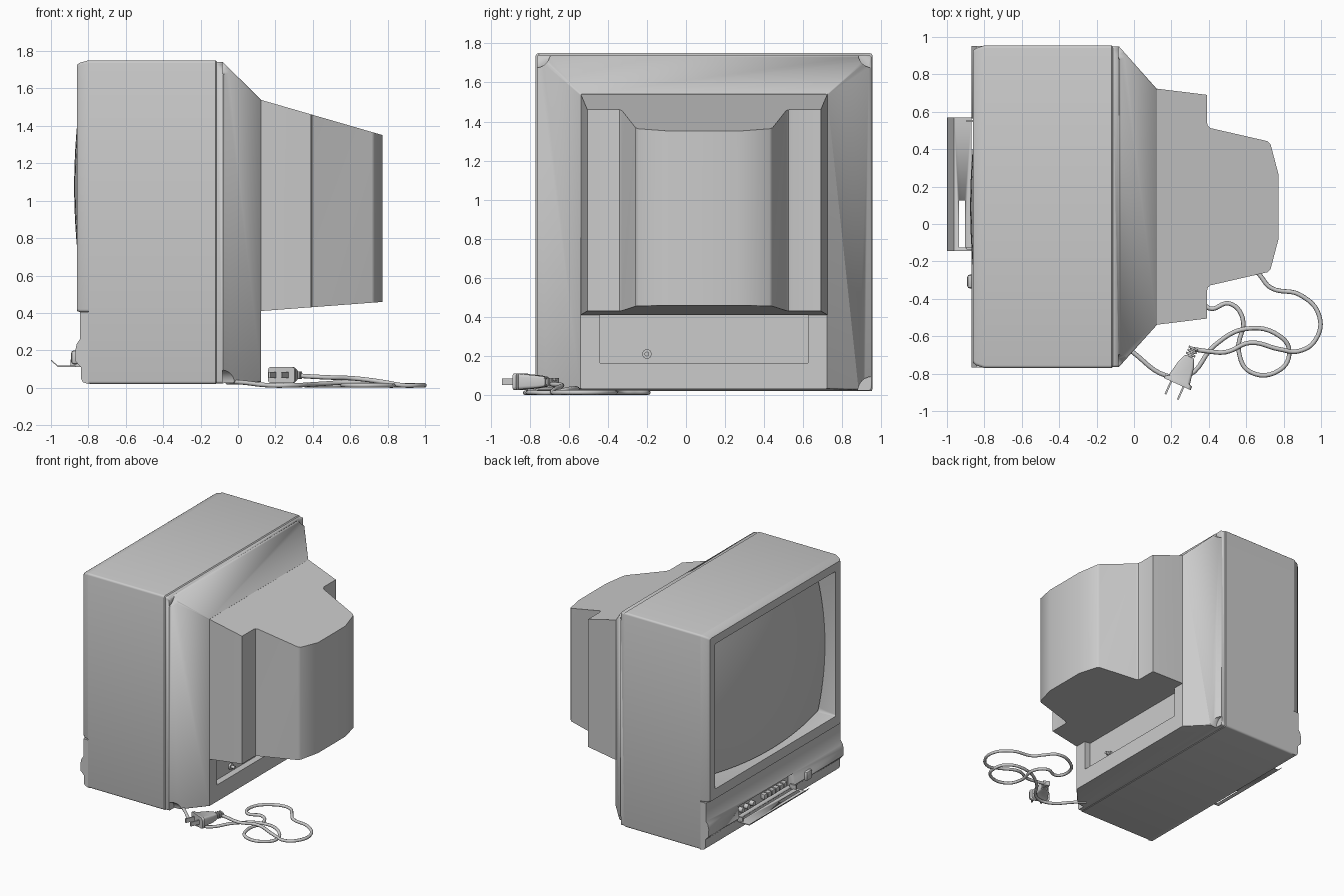
import bpy, bmesh, math
from mathutils import Vector, Matrix

if "Cube" in bpy.data.objects:
    bpy.data.objects.remove(bpy.data.objects["Cube"])

CY = 0.0925          # mirror plane of the set
Y0, Y1 = -0.77, 0.955


def finish(name, bm, angle=35):
    bmesh.ops.recalc_face_normals(bm, faces=bm.faces)
    me = bpy.data.meshes.new(name)
    bm.to_mesh(me)
    bm.free()
    ob = bpy.data.objects.new(name, me)
    bpy.context.collection.objects.link(ob)
    bpy.ops.object.select_all(action='DESELECT')
    bpy.context.view_layer.objects.active = ob
    ob.select_set(True)
    bpy.ops.object.shade_smooth_by_angle(angle=math.radians(angle))
    return ob


def rounded_rect(x, y0, y1, z0, z1, r):
    pts = []
    for cy, cz, a in ((y1 - r, z1 - r, 0), (y0 + r, z1 - r, 90), (y0 + r, z0 + r, 180), (y1 - r, z0 + r, 270)):
        for k in range(4):
            t = math.radians(a + 30 * k)
            pts.append(Vector((x, cy + r * math.cos(t), cz + r * math.sin(t))))
    return pts


def loft(name, rings, caps=(True, True), angle=35):
    bm = bmesh.new()
    loops = [[bm.verts.new(p) for p in r] for r in rings]
    n = len(loops[0])
    for a, b in zip(loops, loops[1:]):
        for i in range(n):
            bm.faces.new((a[i], a[(i + 1) % n], b[(i + 1) % n], b[i]))
    if caps[0]:
        bm.faces.new(loops[0])
    if caps[1]:
        bm.faces.new(loops[-1])
    return finish(name, bm, angle)


def extrude_y(name, profile, y0, y1):
    return loft(name, [[Vector((x, y, z)) for x, z in profile] for y in (y0, y1)])


def box(name, x0, x1, y0, y1, z0, z1, bevel=0):
    bm = bmesh.new()
    bmesh.ops.create_cube(bm, size=1)
    for v in bm.verts:
        v.co = Vector(((x0 + x1) / 2 + v.co.x * (x1 - x0), (y0 + y1) / 2 + v.co.y * (y1 - y0),
                       (z0 + z1) / 2 + v.co.z * (z1 - z0)))
    if bevel:
        bmesh.ops.bevel(bm, geom=bm.edges[:], offset=bevel, segments=2, profile=0.5, affect='EDGES')
    return finish(name, bm)


def cyl_x(name, x0, x1, y, z, r, r2=None, n=24):
    def ring(x, k):
        return [Vector((x, y + k * math.cos(2 * math.pi * i / n), z + k * math.sin(2 * math.pi * i / n)))
                for i in range(n)]
    return loft(name, [ring(x0, r), ring(x1, r2 or r)])


def cut(ob, cutter):
    cutter.hide_render = True
    m = ob.modifiers.new("cut", 'BOOLEAN')
    m.object, m.operation, m.solver = cutter, 'DIFFERENCE', 'EXACT'
    bpy.context.view_layer.objects.active = ob
    # the angle smoothing sits on the mesh or after; the cut goes first
    bpy.ops.object.modifier_move_to_index(modifier=m.name, index=0)
    bpy.ops.object.modifier_apply(modifier=m.name)
    bpy.data.objects.remove(cutter, do_unlink=True)


# front cabinet sleeve
loft("cabinet", [rounded_rect(-0.10, Y0 + 0.02, Y1 - 0.02, 0.035, 1.73, 0.012),
                 rounded_rect(-0.12, Y0, Y1, 0.02, 1.75, 0.015),
                 rounded_rect(-0.80, Y0, Y1, 0.02, 1.75, 0.015)], (True, False))

# bezel with sloped screen recess
loft("bezel", [rounded_rect(-0.80, Y0, Y1, 0.405, 1.75, 0.015),
               rounded_rect(-0.845, Y0 + 0.015, Y1 - 0.015, 0.405, 1.738, 0.015),
               rounded_rect(-0.862, Y0 + 0.03, Y1 - 0.03, 0.41, 1.725, 0.015),
               rounded_rect(-0.862, CY - 0.77, CY + 0.77, 0.49, 1.66, 0.012),
               rounded_rect(-0.845, CY - 0.765, CY + 0.765, 0.495, 1.655, 0.012),
               rounded_rect(-0.755, CY - 0.69, CY + 0.69, 0.54, 1.61, 0.03)], (False, True))

# bulged picture tube with bowed sides
bm = bmesh.new()
N = 20
grid = []
for i in range(N + 1):
    row = []
    for j in range(N + 1):
        u, v = 2 * i / N - 1, 2 * j / N - 1
        dy, dz = 0.72 * u * (1 - 0.06 * v * v), 0.56 * v * (1 - 0.06 * u * u)
        row.append(bm.verts.new((-0.876 + 0.143 * (dy * dy + dz * dz), CY + dy, 1.075 + dz)))
    grid.append(row)
for i in range(N):
    for j in range(N):
        bm.faces.new((grid[i][j], grid[i + 1][j], grid[i + 1][j + 1], grid[i][j + 1]))
finish("screen", bm)

# lower control panel with raised bar
panel = extrude_y("control_panel", [(-0.79, 0.405), (-0.845, 0.405), (-0.845, 0.26), (-0.862, 0.235),
                                    (-0.87, 0.20), (-0.868, 0.14), (-0.84, 0.11), (-0.84, 0.05),
                                    (-0.83, 0.03), (-0.80, 0.02), (-0.79, 0.02)], Y0 + 0.003, Y1 - 0.003)
cut(panel, box("bay_cutter", -0.95, -0.815, -0.14, 0.565, 0.125, 0.235))
for i in range(6):
    box(f"control_button_{i}", -0.85, -0.81, -0.08 + i * 0.05, -0.04 + i * 0.05, 0.15, 0.19, 0.004)
for i in range(3):
    cyl_x(f"front_jack_{i}", -0.85, -0.81, 0.34 + i * 0.07, 0.17, 0.02, n=16)
box("power_button", -0.892, -0.85, -0.345, -0.27, 0.125, 0.20, 0.015)

# open flap in front of the controls
flap = extrude_y("control_flap", [(-1.0, 0.145), (-0.965, 0.112), (-0.87, 0.112), (-0.87, 0.118),
                                  (-0.963, 0.118), (-0.997, 0.149)], -0.145, 0.57)
cut(flap, box("slot_cutter", -0.936, -0.904, -0.125, 0.125, 0.0, 0.3))
for i, y in enumerate((-0.135, 0.545)):
    box(f"flap_hinge_{i}", -0.895, -0.84, y, y + 0.012, 0.112, 0.15)

# tapered rear shell with corner screw notches and a connector recess
shell = loft("rear_shell", [rounded_rect(-0.115, Y0 + 0.006, Y1 - 0.006, 0.024, 1.743, 0.012),
                            rounded_rect(-0.08, Y0 + 0.006, Y1 - 0.006, 0.024, 1.741, 0.012),
                            rounded_rect(0.122, -0.54, 0.722, 0.032, 1.54, 0.006)])
for y in (Y0, Y1):
    for z in (0.02, 1.75):
        cut(shell, cyl_x("notch_cutter", -0.082, 0.2, y, z, 0.075))
cut(shell, box("recess_cutter", 0.07, 0.3, -0.44, 0.625, 0.165, 0.412))
cyl_x("aerial_socket_collar", 0.06, 0.085, -0.20, 0.21, 0.024)
cyl_x("aerial_socket", 0.06, 0.115, -0.20, 0.21, 0.012, n=16)

# tube housing: stepped plan with sloping top and bottom
half = [(0.10, 0.632), (0.122, 0.631), (0.39, 0.598), (0.39, 0.45), (0.395, 0.432), (0.41, 0.42),
        (0.715, 0.35), (0.73, 0.335), (0.772, 0.175)]
plan = [(x, CY - d) for x, d in half] + [(x, CY + d) for x, d in reversed(half)]
loft("tube_housing", [[Vector((x, y, 0.41 + 0.075 * (x - 0.12))) for x, y in plan],
                      [Vector((x, y, 1.54 - 0.29 * (x - 0.12))) for x, y in plan]])

# power cord
path = [(-0.06, -0.64), (0.0, -0.69), (0.17, -0.81), (0.29, -0.81), (0.43, -0.65), (0.60, -0.56), (0.78, -0.60),
        (0.83, -0.68), (0.78, -0.78), (0.62, -0.79), (0.56, -0.68), (0.58, -0.50), (0.51, -0.425),
        (0.40, -0.45), (0.36, -0.35), (0.45, -0.23), (0.60, -0.20), (0.67, -0.27), (0.73, -0.34),
        (0.89, -0.38), (0.99, -0.49), (0.97, -0.62), (0.88, -0.68), (0.78, -0.67), (0.62, -0.635),
        (0.49, -0.685), (0.39, -0.68), (0.32, -0.67)]
lift = {0: 0.03, 1: 0.03, 4: 0.02, 5: 0.03, 6: 0.03, 23: 0.03, 24: 0.05, 25: 0.055, 26: 0.06, 27: 0.065}
cu = bpy.data.curves.new("power_cord", 'CURVE')
cu.dimensions = '3D'
cu.bevel_depth, cu.bevel_resolution, cu.resolution_u, cu.use_fill_caps = 0.012, 2, 6, True
sp = cu.splines.new('BEZIER')
sp.bezier_points.add(len(path) - 1)
for i, (p, (x, y)) in enumerate(zip(sp.bezier_points, path)):
    p.co = (x, y, lift.get(i, 0.013))
    p.handle_left_type = p.handle_right_type = 'AUTO'
bpy.context.collection.objects.link(bpy.data.objects.new("power_cord", cu))

# plug: built along local +x, then turned towards its prongs
turn = Matrix.Translation((0.32, -0.66, 0.068)) @ Matrix.Rotation(math.atan2(-0.91, -0.41), 4, 'Z')


def plug_ring(x, w, h):
    return rounded_rect(x, -w, w, -h, h, min(w, h) * 0.4)


plug = [loft("plug_body", [plug_ring(x, w, h) for x, w, h in (
    (0.06, 0.028, 0.025), (0.10, 0.045, 0.032), (0.19, 0.062, 0.04), (0.195, 0.078, 0.043), (0.215, 0.078, 0.043))])]
for i in range(4):
    plug.append(box(f"strain_relief_{i}", i * 0.018, i * 0.018 + 0.011, -0.027, 0.027, -0.02, 0.02, 0.003))
plug.append(box("strain_relief_core", 0, 0.08, -0.016, 0.016, -0.014, 0.014))
for s in (-1, 1):
    plug.append(box("plug_prong", 0.21, 0.29, s * 0.036 - 0.005, s * 0.036 + 0.005, -0.017, 0.017))
for ob in plug:
    ob.matrix_world = turn
